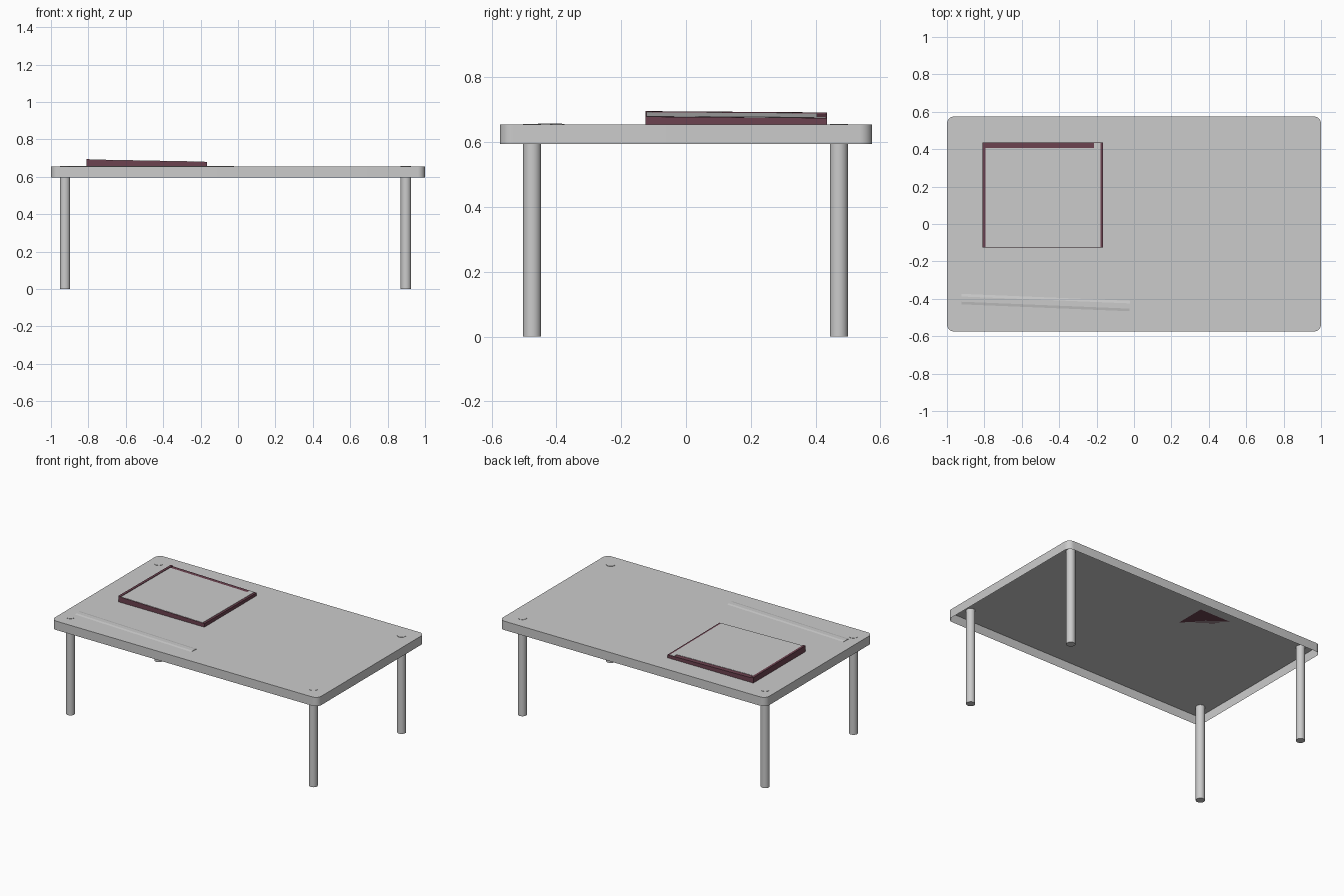
import bpy, bmesh, math

if "Cube" in bpy.data.objects:
    bpy.data.objects.remove(bpy.data.objects["Cube"])

def make_object(name, bm, mat=None, smooth=False):
    bmesh.ops.recalc_face_normals(bm, faces=bm.faces)
    me = bpy.data.meshes.new(name)
    bm.to_mesh(me)
    bm.free()
    ob = bpy.data.objects.new(name, me)
    bpy.context.collection.objects.link(ob)
    if mat:
        me.materials.append(mat)
    if smooth:
        bpy.ops.object.select_all(action='DESELECT')
        ob.select_set(True)
        bpy.context.view_layer.objects.active = ob
        bpy.ops.object.shade_smooth_by_angle(angle=math.radians(35))
    return ob

def slab(name, x0, x1, y0, y1, bottom, top, mat=None):
    """Box whose bottom and top heights are functions of x and y."""
    bm = bmesh.new()
    bmesh.ops.create_cube(bm, size=1)
    for v in bm.verts:
        x = x0 if v.co.x < 0 else x1
        y = y0 if v.co.y < 0 else y1
        v.co = (x, y, (bottom if v.co.z < 0 else top)(x, y))
    return make_object(name, bm, mat)

TOP, RIM = 0.655, 0.595
maroon = bpy.data.materials.new("maroon")
maroon.diffuse_color = (0.15, 0.055, 0.08, 1)
maroon.use_nodes = True
maroon.node_tree.nodes["Principled BSDF"].inputs["Base Color"].default_value = maroon.diffuse_color

# Table top: rounded sheet with a hanging rim, open underneath
bm = bmesh.new()
R, HX, HY = 0.04, 1.0, 0.575
ring = []
for i, (sx, sy) in enumerate([(1, 1), (-1, 1), (-1, -1), (1, -1)]):
    for k in range(9):
        a = math.pi / 2 * (i + k / 8)
        ring.append(bm.verts.new((sx * (HX - R) + R * math.cos(a),
                                  sy * (HY - R) + R * math.sin(a), TOP)))
face = bm.faces.new(ring)
ext = bmesh.ops.extrude_edge_only(bm, edges=list(face.edges))
for v in ext["geom"]:
    if isinstance(v, bmesh.types.BMVert):
        v.co.z = RIM
table = make_object("table_top", bm, smooth=True)
if table.data.polygons[0].normal.z < 0:
    table.data.flip_normals()

# Legs, with caps just showing through the top
for side, x in (("left", -0.925), ("right", 0.898)):
    for end, y in (("front", -0.475), ("back", 0.472)):
        bm = bmesh.new()
        bmesh.ops.create_cone(bm, cap_ends=True, segments=32, radius1=0.028,
                              radius2=0.028, depth=TOP + 0.002)
        bmesh.ops.translate(bm, verts=bm.verts, vec=(x, y, (TOP + 0.002) / 2))
        make_object(f"{end}_{side}_leg", bm, smooth=True)

# Case: gently sloping block, raised left lip, grey panel and corner tab
def surface(offset):
    return lambda x, y: 0.689 - 0.012 * (x + 0.81) / 0.645 - 0.004 * (y + 0.125) / 0.56 + offset

flat = lambda x, y: TOP
slab("case_body", -0.81, -0.165, -0.125, 0.435, flat, surface(0.002), maroon)
slab("case_lip", -0.81, -0.793, -0.125, 0.435, surface(0.0), surface(0.007), maroon)
slab("case_panel", -0.793, -0.18, -0.122, 0.405, surface(0), surface(0.004))
slab("case_tab", -0.215, -0.18, 0.405, 0.432, surface(0), surface(0.004))

# Flat strip lying along the front left, with sloped long edges
bm = bmesh.new()
profile = [(-0.028, 0.0), (-0.014, 0.003), (0.014, 0.003), (0.028, 0.0)]
angle = -0.041
ends = []
for u in (-0.45, 0.45):
    ends.append([bm.verts.new((-0.4725 + u * math.cos(angle) - w * math.sin(angle),
                               -0.42 + u * math.sin(angle) + w * math.cos(angle),
                               TOP + h)) for w, h in profile])
for i in range(4):
    j = (i + 1) % 4
    bm.faces.new((ends[0][i], ends[0][j], ends[1][j], ends[1][i]))
for e in ends:
    bm.faces.new(e)
make_object("flat_strip", bm)
